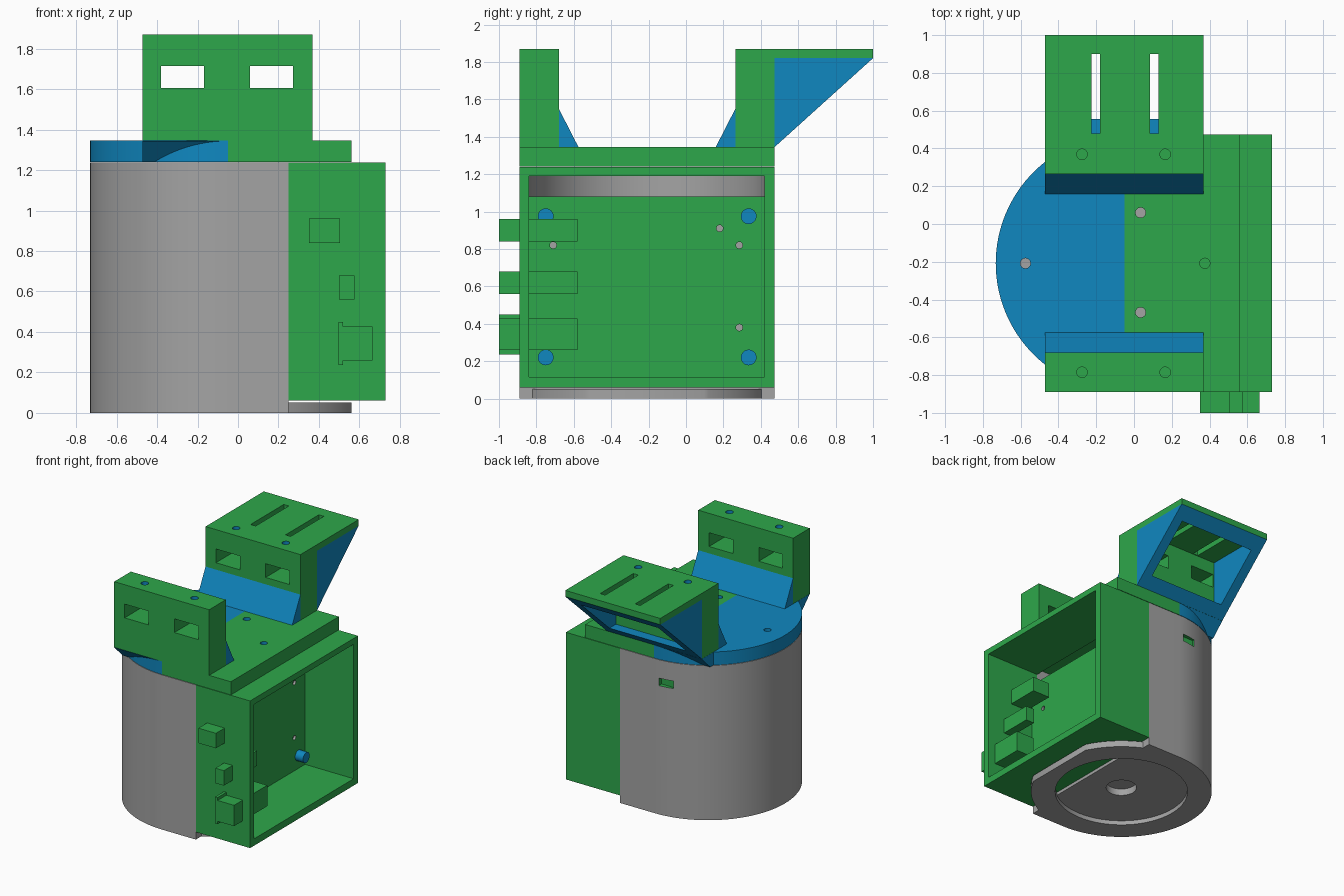
import bpy, bmesh, math
from mathutils import Vector

if "Cube" in bpy.data.objects:
    bpy.data.objects.remove(bpy.data.objects["Cube"], do_unlink=True)


def material(name, rgb):
    m = bpy.data.materials.new(name)
    m.use_nodes = True
    m.diffuse_color = (*rgb, 1)
    bsdf = next(n for n in m.node_tree.nodes if n.type == 'BSDF_PRINCIPLED')
    bsdf.inputs["Base Color"].default_value = (*rgb, 1)
    return m


MATS = [material("green plastic", (0.027, 0.39, 0.07)),
        material("blue plastic", (0.005, 0.245, 0.53)),
        material("grey plastic", (0.37, 0.37, 0.37))]
GREEN, BLUE, GREY = range(3)
CX, CY, R = -0.05, -0.208, 0.682      # drum axis and radius
FRONT, BACK = CY - R, CY + R


def prism(name, pts, axis, lo, hi, side, cap=None):
    """Extrude a 2D outline along an axis; sides and end caps may differ in colour."""
    place = {'x': lambda a, b, h: (h, a, b),
             'y': lambda a, b, h: (a, h, b),
             'z': lambda a, b, h: (a, b, h)}[axis]
    bm = bmesh.new()
    rings = [[bm.verts.new(place(a, b, h)) for a, b in pts] for h in (lo, hi)]
    for ring in rings:
        bm.faces.new(ring).material_index = side if cap is None else cap
    n = len(pts)
    for i in range(n):
        j = (i + 1) % n
        bm.faces.new((rings[0][i], rings[0][j], rings[1][j], rings[1][i])).material_index = side
    bmesh.ops.recalc_face_normals(bm, faces=bm.faces)
    mesh = bpy.data.meshes.new(name)
    bm.to_mesh(mesh)
    bm.free()
    for m in MATS:
        mesh.materials.append(m)
    ob = bpy.data.objects.new(name, mesh)
    bpy.context.collection.objects.link(ob)
    return ob


def box(name, x, y, z, mat):
    pts = [(x[0], y[0]), (x[1], y[0]), (x[1], y[1]), (x[0], y[1])]
    return prism(name, pts, 'z', z[0], z[1], mat)


def arc(a, b, r, start=0, end=360, steps=32):
    closed = end - start == 360
    count = steps if closed else steps + 1
    angles = [math.radians(start + (end - start) * i / steps) for i in range(count)]
    return [(a + r * math.cos(t), b + r * math.sin(t)) for t in angles]


def rod(name, axis, a, b, r, lo, hi, side, cap=None, steps=24):
    return prism(name, arc(a, b, r, steps=steps), axis, lo, hi, side, cap)


def cut(ob, *cutters):
    for c in cutters:
        c.hide_render = True
        mod = ob.modifiers.new("cut", 'BOOLEAN')
        mod.operation, mod.solver, mod.object = 'DIFFERENCE', 'EXACT', c
        bpy.context.view_layer.objects.active = ob
        bpy.ops.object.modifier_apply(modifier=mod.name)
        bpy.data.objects.remove(c, do_unlink=True)
    return ob


def smooth(ob):
    bpy.ops.object.select_all(action='DESELECT')
    ob.select_set(True)
    bpy.context.view_layer.objects.active = ob
    bpy.ops.object.shade_smooth_by_angle(angle=math.radians(30))


def d_shape(r, x_end):
    return arc(CX, CY, r, 90, 270, 64) + [(x_end, CY - r), (x_end, CY + r)]


# Hollow drum with a recessed base, a blind hub hole and a rear slot
drum = prism("drum_body", d_shape(R, 0.25), 'z', 0, 1.237, GREY)
cut(drum,
    prism("cutter", d_shape(R - 0.05, 0.5), 'z', 0.12, 1.5, GREY),
    rod("cutter", 'z', CX, CY, 0.5, -0.1, 0.035, GREY, steps=64),
    rod("cutter", 'z', CX, CY, 0.115, -0.1, 0.09, GREY, steps=32),
    box("cutter", (-0.21, -0.09), (BACK - 0.035, 0.7), (1.03, 1.09), GREEN))
smooth(drum)

# Base ring continuing under the electronics box, trimmed flat at the side
trim = math.degrees(math.acos((0.56 - CX) / R))
start = math.degrees(math.acos((0.25 - CX) / R))
outline = arc(CX, CY, R, -start, -trim, 16) + arc(CX, CY, R, trim, start, 16)
base = prism("base_ring", outline, 'z', 0, 0.052, GREY)
cut(base, rod("cutter", 'z', CX, CY, 0.5, -0.1, 0.2, GREY, steps=64))
smooth(base)

# Electronics box, open to the side
case = box("electronics_box", (0.25, 0.73), (FRONT, BACK), (0.06, 1.237), GREEN)
cut(case, box("cutter", (0, 1), (FRONT + 0.05, BACK - 0.055), (0.115, 1.19), GREEN))
panel = box("box_back_panel", (0.25, 0.3), (FRONT + 0.05, BACK - 0.055), (0.115, 1.08), GREEN)
for y, z in ((0.18, 0.91), (0.285, 0.82), (0.285, 0.38), (-0.71, 0.82)):
    cut(panel, rod("cutter", 'x', y, z, 0.018, 0.28, 0.4, GREY, steps=16))
for y in (-0.75, 0.335):
    for z in (0.22, 0.975):
        smooth(rod("board_standoff", 'x', y, z, 0.042, 0.3, 0.37, BLUE))

# Connector sockets passing through the front wall
for name, x, z in (("upper_socket", (0.35, 0.505), (0.84, 0.96)),
                   ("middle_socket", (0.5, 0.575), (0.56, 0.68)),
                   ("lower_socket", (0.505, 0.665), (0.26, 0.427))):
    box(name, x, (-1, -0.58), z, GREEN)
box("lower_socket_flange", (0.497, 0.52), (-1, FRONT + 0.03), (0.237, 0.45), GREEN)

# Lid: blue half disc and green plate, with screw holes
Z0, Z1 = 1.24, 1.345
lid = prism("lid_half_disc", arc(CX, CY, R, 90, 270, 64), 'z', Z0, Z1, BLUE)
cut(lid, rod("cutter", 'z', -0.575, CY, 0.027, Z1 - 0.06, 1.5, BLUE, GREY))
smooth(lid)
plate = box("lid_plate", (CX, 0.56), (FRONT, BACK), (Z0, Z1), GREEN)
for x, y, floor in ((0.035, 0.06, GREY), (0.035, -0.468, GREY), (0.375, CY, GREEN)):
    cut(plate, rod("cutter", 'z', x, y, 0.027, Z1 - 0.06, 1.5, BLUE, floor))
smooth(plate)

# Two upright brackets with windows, screw holes and gussets
X0, X1, TOP = -0.472, 0.368, 1.87
for name, outer, inward in (("front", FRONT, 1), ("rear", BACK, -1)):
    inner = outer + inward * 0.21
    ys = sorted((outer, inner))
    post = box(name + "_bracket", (X0, X1), ys, (Z1, TOP), GREEN)
    for x in (-0.38, 0.06):
        cut(post, box("cutter", (x, x + 0.212), (ys[0] - 0.1, ys[1] + 0.1), (1.605, 1.715), GREEN),
            rod("cutter", 'z', x + 0.105, outer + inward * 0.105, 0.028, TOP - 0.1, 2, BLUE, GREEN))
    smooth(post)
    prism(name + "_gusset", [(inner, Z1), (inner + inward * 0.105, Z1), (inner, 1.55)],
          'x', X0, X1, BLUE)
    # Sloping support below the part that overhangs the round lid
    prism(name + "_overhang_support",
          [(outer, Z1 - 0.001), (outer + inward * 0.105, Z0), (outer + inward * 0.3, Z0),
           (outer + inward * 0.3, Z1 - 0.001)], 'x', X0, CX - 0.001, BLUE)

# Rear shelf with two slots, carried by a hollow wedge
shelf = box("rear_shelf", (X0, X1), (BACK, 1), (1.82, TOP), GREEN)
for x in (-0.225, 0.085):
    cut(shelf, box("cutter", (x, x + 0.045), (0.48, 0.9), (1.7, 2), GREEN))
wedge = prism("shelf_support", [(BACK, Z1), (1, 1.82), (BACK, 1.82)], 'x', X0, X1, BLUE)
cut(wedge, box("cutter", (X0 + 0.08, X1 - 0.08), (0.4, 0.91), (1.42, 1.9), BLUE))
